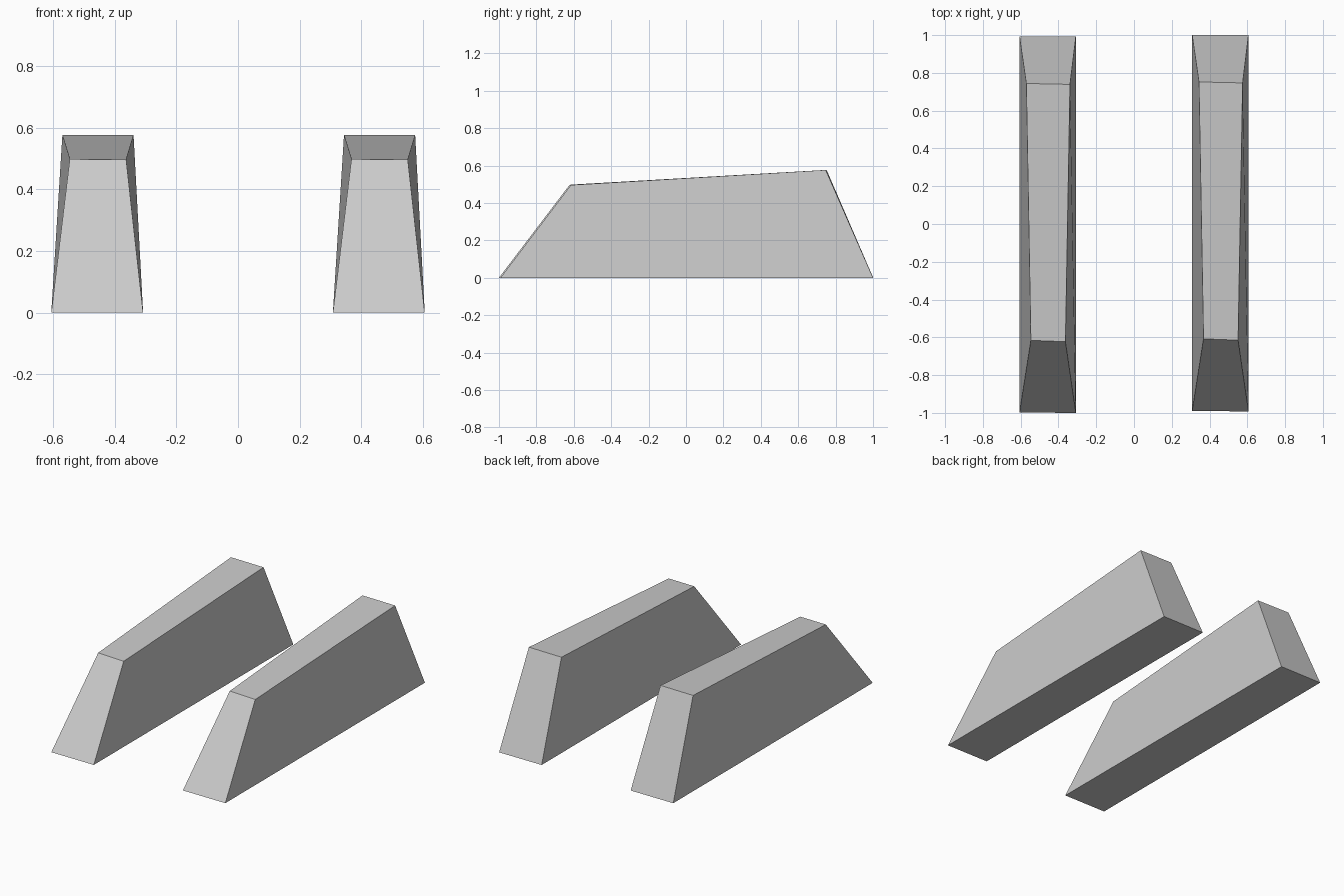
import bpy, bmesh

if "Cube" in bpy.data.objects:
    bpy.data.objects.remove(bpy.data.objects["Cube"])

# Tapered block outline: base corners, then sloping top corners (counter-clockwise)
BASE = [(-0.149, -0.995, 0), (0.149, -0.997, 0), (0.149, 0.995, 0), (-0.149, 0.996, 0)]
TOP = [(-0.089, -0.613, 0.498), (0.094, -0.620, 0.496),
       (0.118, 0.742, 0.576), (-0.113, 0.747, 0.576)]


def tapered_block():
    """Close two four-point rings into a solid, flat-faced block."""
    mesh = bpy.data.meshes.new("tapered_block")
    bm = bmesh.new()
    low = [bm.verts.new(p) for p in BASE]
    high = [bm.verts.new(p) for p in TOP]
    bm.faces.new(low[::-1])
    bm.faces.new(high)
    for i in range(4):
        j = (i + 1) % 4
        bm.faces.new((low[i], low[j], high[j], high[i]))
    bmesh.ops.recalc_face_normals(bm, faces=bm.faces)
    bm.to_mesh(mesh)
    bm.free()
    return mesh


# Two matching blocks, side by side with a slight stagger
block = tapered_block()
for name, x, y in (("left_block", -0.457, -0.003), ("right_block", 0.457, 0.005)):
    obj = bpy.data.objects.new(name, block)
    obj.location = (x, y, 0)
    bpy.context.collection.objects.link(obj)
